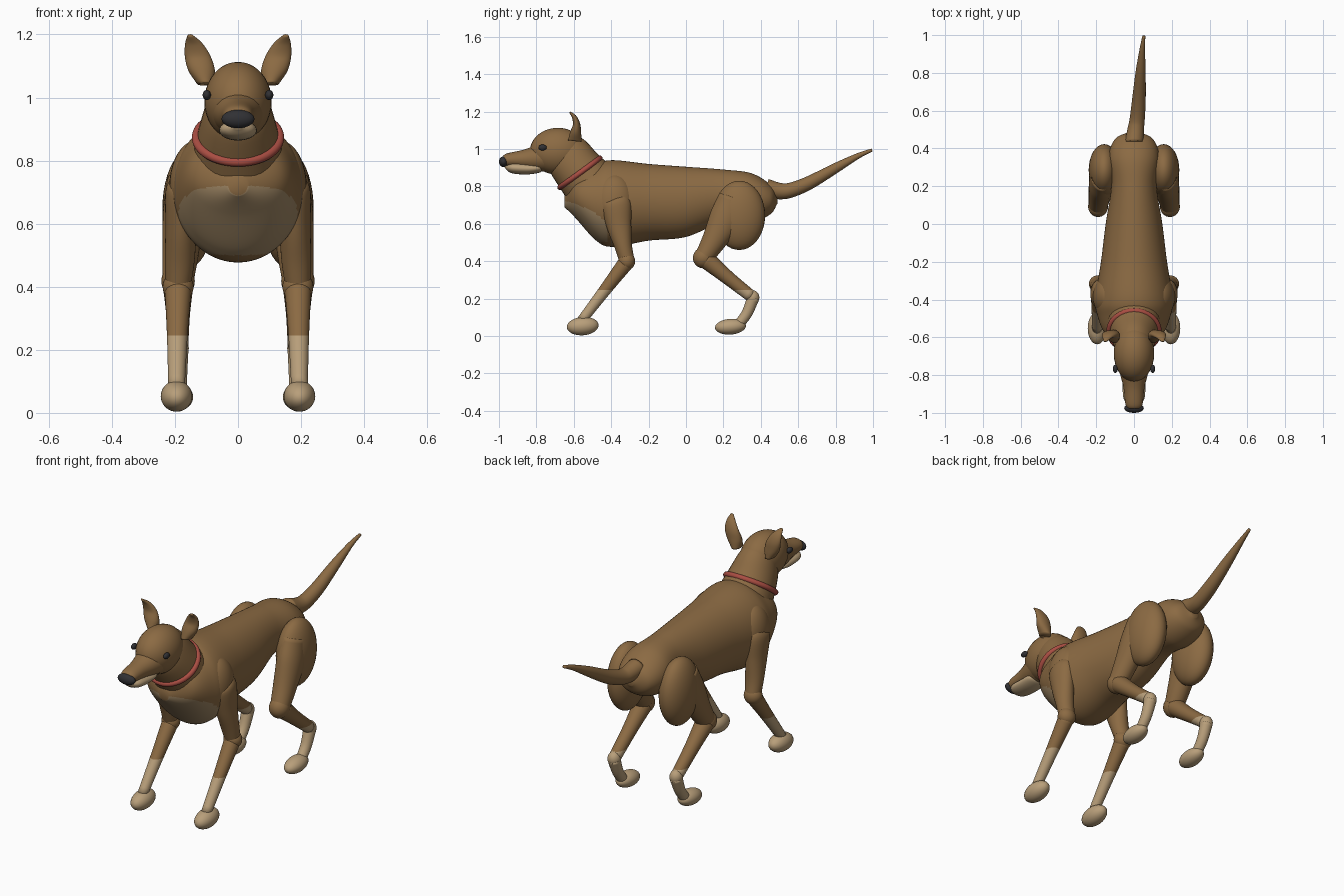
import bpy, bmesh, math
from mathutils import Vector, Matrix

if "Cube" in bpy.data.objects:
    bpy.data.objects.remove(bpy.data.objects["Cube"], do_unlink=True)


def material(name, *rgb):
    mat = bpy.data.materials.new(name)
    mat.use_nodes = True
    mat.diffuse_color = (*rgb, 1)
    shader = mat.node_tree.nodes["Principled BSDF"]
    shader.inputs["Base Color"].default_value = (*rgb, 1)
    return mat


brown = material("brown_coat", .26, .145, .056)
cream = material("cream_fur", .48, .345, .195)
tan = material("chest_tan", .34, .235, .125)
black = material("black_nose", .03, .03, .034)
red = material("red_collar", .4, .075, .055)
sock_height = .245


def finish(name, bm, *materials):
    bmesh.ops.recalc_face_normals(bm, faces=bm.faces)
    mesh = bpy.data.meshes.new(name)
    bm.to_mesh(mesh)
    bm.free()
    for mat in materials:
        mesh.materials.append(mat)
    mesh.shade_smooth()
    bpy.context.collection.objects.link(bpy.data.objects.new(name, mesh))


def spline(points, steps):
    """Smooth Catmull-Rom curve through rows of numbers."""
    rows = [Vector(point) for point in points]
    rows = [rows[0] * 2 - rows[1]] + rows + [rows[-1] * 2 - rows[-2]]
    curve = []
    for a, b, c, d in zip(rows, rows[1:], rows[2:], rows[3:]):
        for i in range(steps):
            t = i / steps
            curve.append(b + (c - a) * (t / 2)
                         + (a * 2 - b * 5 + c * 4 - d) * (t * t / 2)
                         + (b * 3 - a - c * 3 + d) * (t ** 3 / 2))
    return curve + [rows[-2]]


def tube(name, rows, *materials, x_start=0, x_end=None, steps=6, sides=32,
         upright=False, paint=None, cut=None):
    """Oval tube along the side profile; each row is y, z, half depth and, if not round, half width."""
    bm = bmesh.new()
    curve = spline([(*row, row[-1]) if len(row) < 4 else row for row in rows], steps)
    x_end = x_start if x_end is None else x_end
    last = len(curve) - 1
    centres = [Vector((x_start + (x_end - x_start) * i / last, row[0], row[1]))
               for i, row in enumerate(curve)]
    rings = []
    for i, row in enumerate(curve):
        along = centres[min(i + 1, last)] - centres[max(i - 1, 0)]
        up = Vector((0, 0, 1)) if upright else along.cross(Vector((1, 0, 0))).normalized()
        depth, width = max(row[2], .002), max(row[3], .002)
        angles = [math.tau * k / sides for k in range(sides)]
        rings.append([bm.verts.new(centres[i] + up * depth * math.sin(angle)
                                   + Vector((width * math.cos(angle), 0, 0)))
                      for angle in angles])
    for ring, following in zip(rings, rings[1:]):
        for k in range(sides):
            n = (k + 1) % sides
            bm.faces.new((ring[k], ring[n], following[n], following[k]))
    bm.faces.new(rings[0])
    bm.faces.new(rings[-1])
    if cut is not None:
        bmesh.ops.bisect_plane(bm, geom=bm.verts[:] + bm.edges[:] + bm.faces[:],
                               plane_co=(0, 0, cut), plane_no=(0, 0, 1))
    if paint:
        for face in bm.faces:
            face.material_index = int(paint(face.calc_center_median()))
    finish(name, bm, *materials)


def ball(name, centre, radii, mat, tilt=0):
    bm = bmesh.new()
    matrix = (Matrix.Translation(centre) @ Matrix.Rotation(tilt, 4, 'X')
              @ Matrix.Diagonal((*radii, 1)))
    bmesh.ops.create_uvsphere(bm, u_segments=32, v_segments=20, radius=1, matrix=matrix)
    finish(name, bm, mat)


def on_patch(centre):
    across, height = abs(centre.x) / .19, abs(centre.z - .61) / .11
    return centre.y < -.42 and across ** 3 + height ** 3 < 1


def below_sock(centre):
    return centre.z < sock_height


# Torso, from y, belly height, back height and half width
torso_profile = [(-.65, .69, .75, .03), (-.59, .63, .86, .145), (-.48, .51, .92, .195),
                 (-.39, .477, .94, .205), (-.2, .51, .92, .175), (0, .53, .905, .15),
                 (.2, .61, .89, .12), (.35, .61, .87, .135), (.45, .65, .81, .1),
                 (.49, .71, .75, .02)]
tube("torso", [(y, (belly + back) / 2, (back - belly) / 2, width)
               for y, belly, back, width in torso_profile],
     brown, tan, steps=16, sides=112, upright=True, paint=on_patch)

# Neck and collar
tube("neck", [(-.44, .73, .165, .16), (-.565, .873, .137, .13),
              (-.635, .965, .124, .103), (-.68, 1, .09, .08)], brown)
bpy.ops.mesh.primitive_torus_add(major_radius=.132, minor_radius=.0145, major_segments=64,
                                 minor_segments=14, location=(0, -.567, .873),
                                 rotation=(math.radians(36), 0, 0))
collar = bpy.context.object
collar.name = "collar"
collar.data.materials.append(red)
collar.data.shade_smooth()

# Head
ball("head", (0, -.685, .988), (.107, .15, .125), brown)
tube("muzzle", [(-.72, .96, .085, .092), (-.8, .95, .068, .072), (-.87, .945, .05, .055),
                (-.95, .942, .036, .046), (-.975, .94, .025, .035)], brown)
tube("lower_jaw", [(-.765, .9, .01, .02), (-.785, .898, .024, .055), (-.85, .895, .031, .06),
                   (-.93, .9, .029, .053), (-.97, .907, .005, .01)], cream)
ball("nose", (0, -.975, .932), (.052, .025, .029), black)

# Tail, swinging slightly to the left
tube("tail", [(.43, .79, .05), (.5, .775, .044), (.56, .78, .04), (.66, .82, .036),
              (.8, .898, .027), (.92, .963, .015), (.995, .995, .008)],
     brown, x_end=.052)

# Paired parts
for side, label in ((1, "left_"), (-1, "right_")):
    ball(label + "eye", (side * .099, -.767, 1.008), (.013, .022, .016), black)
    tube(label + "ear", [(-.595, 1.042, .036, .026), (-.59, 1.085, .03, .042),
                         (-.585, 1.13, .02, .041), (-.597, 1.17, .013, .028),
                         (-.622, 1.198, .004, .008)],
         brown, x_start=side * .103, x_end=side * .152)

    # Front leg
    leg_x = side * .19
    ball(label + "shoulder", (side * .13, -.385, .715), (.088, .115, .15), brown)
    tube(label + "front_upper_leg", [(-.385, .745, .04, .03), (-.375, .71, .08, .054),
                                     (-.358, .59, .066, .05), (-.335, .48, .047),
                                     (-.315, .4, .04)],
         brown, x_start=side * .17, x_end=leg_x)
    ball(label + "elbow", (leg_x, -.317, .4), (.049, .045, .048), brown)
    tube(label + "front_lower_leg", [(-.315, .4, .043), (-.43, .25, .033), (-.56, .08, .026)],
         brown, cream, x_start=leg_x, x_end=side * .195, paint=below_sock, cut=sock_height)
    ball(label + "front_paw", (side * .195, -.552, .053), (.05, .085, .049), cream, tilt=.08)

    # Hind leg
    ball(label + "thigh", (side * .158, .285, .645), (.082, .138, .185), brown)
    tube(label + "hind_upper_leg", [(.255, .74, .08, .06), (.215, .63, .09, .065),
                                    (.15, .51, .066, .058), (.095, .42, .05)],
         brown, x_start=side * .165, x_end=leg_x)
    ball(label + "knee", (leg_x, .093, .418), (.053, .056, .056), brown)
    tube(label + "hind_lower_leg", [(.1, .415, .05), (.22, .315, .038), (.352, .21, .032)],
         brown, cream, x_start=leg_x, paint=below_sock, cut=sock_height)
    ball(label + "hock", (leg_x, .356, .205), (.034, .036, .04), cream)
    tube(label + "hind_foot", [(.36, .205, .033), (.325, .12, .029), (.28, .06, .027)],
         cream, x_start=leg_x)
    ball(label + "hind_paw", (leg_x, .238, .05), (.048, .083, .042), cream, tilt=.08)
